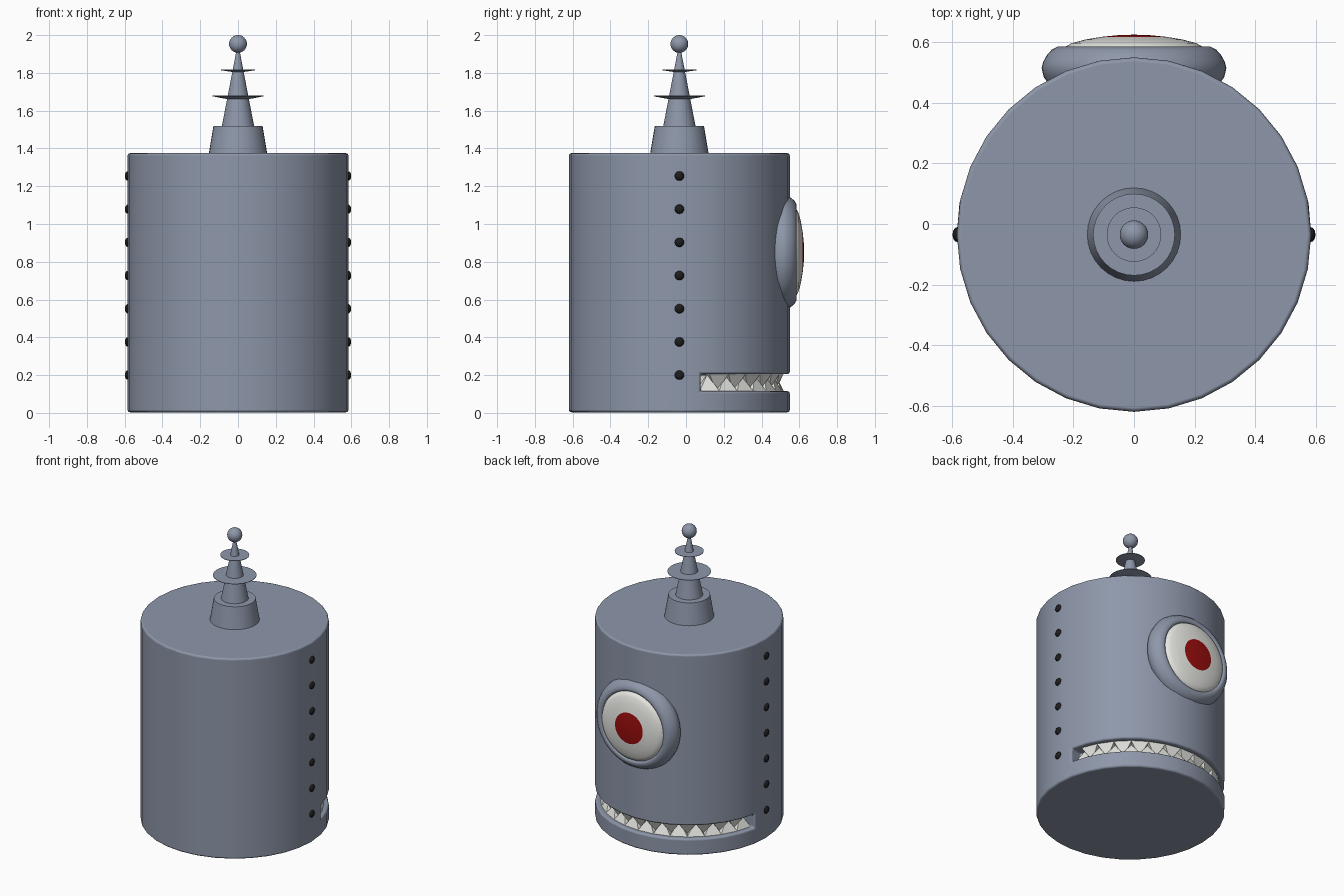
import bpy, bmesh, math
from mathutils import Matrix

if "Cube" in bpy.data.objects:
    bpy.data.objects.remove(bpy.data.objects["Cube"], do_unlink=True)

CY = -0.035          # body axis
STEP = math.tau / 32


def material(name, color):
    m = bpy.data.materials.new(name)
    m.use_nodes = True
    m.diffuse_color = (*color, 1)
    m.node_tree.nodes["Principled BSDF"].inputs["Base Color"].default_value = (*color, 1)
    return m


STEEL = material("blue grey steel", (0.27, 0.31, 0.40))
WHITE = material("off white", (0.80, 0.80, 0.77))
RED = material("dark red", (0.32, 0.004, 0.004))
BLACK = material("black", (0.012, 0.012, 0.012))


def lathe(profile, n):
    """Revolve (radius, height) points about z."""
    bm = bmesh.new()
    rings = []
    for r, z in profile:
        if r == 0:
            rings.append([bm.verts.new((0, 0, z))] * n)
        else:
            rings.append([bm.verts.new((r * math.cos(i * math.tau / n),
                                        r * math.sin(i * math.tau / n), z)) for i in range(n)])
    for a, b in zip(rings, rings[1:]):
        for i in range(n):
            j = (i + 1) % n
            bm.faces.new(list(dict.fromkeys((a[i], a[j], b[j], b[i]))))
    for ring in (rings[0], rings[-1]):
        if ring[0] is not ring[1]:
            bm.faces.new(ring)
    return bm


def finish(bm, name, mats, loc=(0, 0, 0), rot=(0, 0, 0), smooth=35):
    bmesh.ops.recalc_face_normals(bm, faces=bm.faces)
    me = bpy.data.meshes.new(name)
    bm.to_mesh(me)
    bm.free()
    for m in mats:
        me.materials.append(m)
    ob = bpy.data.objects.new(name, me)
    bpy.context.collection.objects.link(ob)
    ob.location, ob.rotation_euler = loc, rot
    if smooth:
        bpy.ops.object.select_all(action='DESELECT')
        ob.select_set(True)
        bpy.context.view_layer.objects.active = ob
        bpy.ops.object.shade_smooth_by_angle(angle=math.radians(smooth))
    return ob


# Body: drum with a mouth slot pushed inwards
LIP_LOW, LIP_HIGH = 0.115, 0.205
bm = lathe([(0.585, 0.003), (0.585, LIP_LOW), (0.585, LIP_HIGH), (0.585, 1.375)], 32)
mouth = [f for f in bm.faces
         if LIP_LOW < f.calc_center_median().z < LIP_HIGH and f.calc_center_median().y > 0.11]
new = bmesh.ops.extrude_face_region(bm, geom=mouth)["geom"]
for v in [g for g in new if isinstance(g, bmesh.types.BMVert)]:
    v.co.x *= 0.84
    v.co.y *= 0.84
for f in [g for g in new if isinstance(g, bmesh.types.BMFace)]:
    f.material_index = 1
bmesh.ops.delete(bm, geom=[f for f in mouth if f.is_valid], context='FACES')
for f in bm.faces:
    f.smooth = True
body = finish(bm, "body", [STEEL, WHITE], (0, CY, 0), smooth=0)
bevel = body.modifiers.new("soft edges", 'BEVEL')
bevel.width, bevel.segments = 0.014, 3
bevel.limit_method, bevel.angle_limit = 'ANGLE', math.radians(35)
bevel.harden_normals = True

# Teeth: interlocking lower and upper pyramids
bm = bmesh.new()


def tooth(angle, up):
    h = LIP_HIGH - LIP_LOW
    place = (Matrix.Rotation(angle, 4, 'Z')
             @ Matrix.Translation((0.51, 0, (LIP_LOW + LIP_HIGH) / 2))
             @ Matrix.Diagonal((0.04, 0.055, h if up else -h, 1))
             @ Matrix.Rotation(math.pi / 4, 4, 'Z'))
    bmesh.ops.create_cone(bm, cap_ends=True, segments=4, radius1=math.sqrt(2),
                          radius2=0, depth=1, matrix=place)


for i in range(14):
    tooth((i + 1.5) * STEP, True)
    if i:
        tooth((i + 1) * STEP, False)
finish(bm, "teeth", [WHITE], (0, CY, 0), smooth=0)

# Eye: rounded socket, domed white and red iris, turned towards the back
FACE_BACK = (-math.pi / 2, 0, 0)
socket = [(0.26, 0.40), (0.28, 0.46), (0.298, 0.485), (0.305, 0.515), (0.30, 0.535),
          (0.288, 0.557), (0.272, 0.575), (0.25, 0.586), (0.236, 0.582), (0.23, 0.57)]
finish(lathe(socket, 48), "eye_socket", [STEEL], (0, 0, 0.85), FACE_BACK, 50)
dome = [(0.234, 0.572), (0.226, 0.586), (0.205, 0.597), (0.16, 0.609),
        (0.105, 0.618), (0.05, 0.6235), (0, 0.625)]
bm = lathe(dome, 48)
for f in bm.faces:
    if f.calc_center_median().z > 0.618:
        f.material_index = 1
finish(bm, "eyeball", [WHITE, RED], (0, 0, 0.85), FACE_BACK, 50)

# Rivets: a column on each side
for side, label in ((1, "left"), (-1, "right")):
    bm = bmesh.new()
    for i in range(7):
        bmesh.ops.create_uvsphere(
            bm, u_segments=12, v_segments=8, radius=0.025,
            matrix=Matrix.Translation((side * 0.583, CY, 0.2 + i * 0.1757))
            @ Matrix.Diagonal((0.65, 1, 1, 1)))
    finish(bm, label + "_rivets", [BLACK])

# Antenna: base, spike, two dished discs and a ball
parts = {
    "antenna_base": [(0.156, 1.365), (0.13, 1.52)],
    "antenna_spike": [(0.086, 1.515), (0.006, 1.93)],
    "antenna_lower_disc": [(0.04, 1.658), (0.135, 1.676), (0.135, 1.679), (0.04, 1.679)],
    "antenna_upper_disc": [(0.03, 1.805), (0.09, 1.814), (0.09, 1.817), (0.03, 1.817)],
}
for name, profile in parts.items():
    finish(lathe(profile, 32), name, [STEEL], (0, CY, 0))
bm = bmesh.new()
bmesh.ops.create_uvsphere(bm, u_segments=24, v_segments=16, radius=0.047)
finish(bm, "antenna_ball", [STEEL], (0, CY, 1.953))
